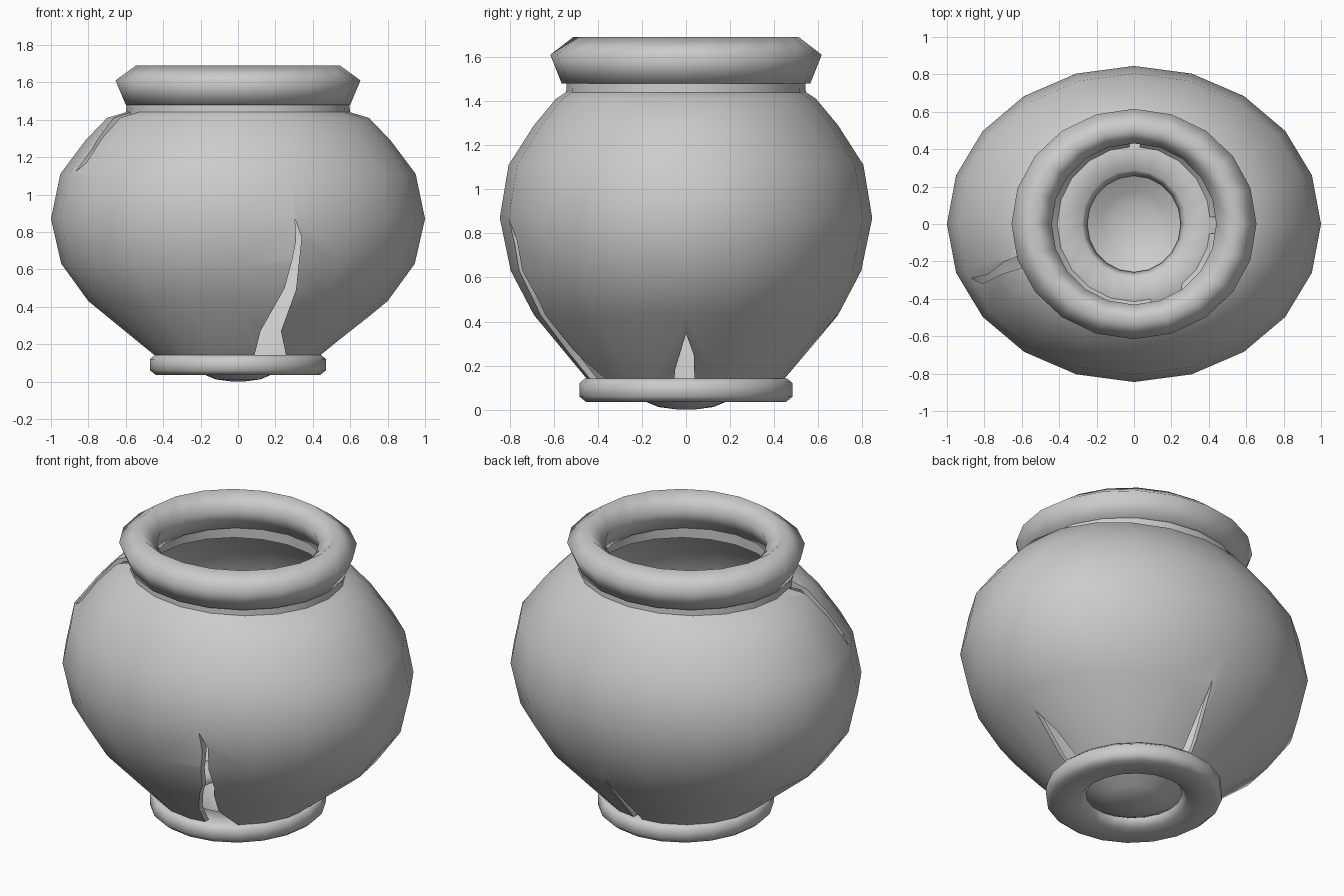
import bpy, bmesh, math
from mathutils import Vector

if "Cube" in bpy.data.objects:
    bpy.data.objects.remove(bpy.data.objects["Cube"])

SIDES = 20


def finish(name, bm, angle=None):
    bmesh.ops.recalc_face_normals(bm, faces=bm.faces)
    me = bpy.data.meshes.new(name)
    bm.to_mesh(me)
    bm.free()
    ob = bpy.data.objects.new(name, me)
    bpy.context.collection.objects.link(ob)
    smooth(me, angle)
    return ob


def smooth(me, angle):
    for p in me.polygons:
        p.use_smooth = True
    if angle:
        me.set_sharp_from_angle(angle=math.radians(angle))


def lathe(name, rings, closed=True, angle=None):
    """Sweep (x radius, y radius, z) rings round the z axis."""
    bm = bmesh.new()
    loops = []
    for rx, ry, z in rings:
        loops.append([bm.verts.new((rx * math.cos(a), ry * math.sin(a), z))
                      for a in (2 * math.pi * i / SIDES for i in range(SIDES))])
    n = len(loops)
    for k in range(n if closed else n - 1):
        a, b = loops[k], loops[(k + 1) % n]
        for i in range(SIDES):
            j = (i + 1) % SIDES
            bm.faces.new((a[i], a[j], b[j], b[i]))
    if not closed:
        bm.faces.new(loops[-1])
    return finish(name, bm, angle)


def cutter(name, outline, place, near, far):
    """Prism from a 2D outline; place(u, v, depth) gives the 3D point."""
    bm = bmesh.new()
    a = [bm.verts.new(place(u, v, near)) for u, v in outline]
    b = [bm.verts.new(place(u, v, far)) for u, v in outline]
    bm.faces.new(a)
    bm.faces.new(b[::-1])
    for i in range(len(a)):
        j = (i + 1) % len(a)
        bm.faces.new((a[i], b[i], b[j], a[j]))
    ob = finish(name, bm)
    ob.hide_render = True
    return ob


# hollow body: outer wall up, inner wall back down
outer = [(0.41, 0.41, 0.10), (0.445, 0.45, 0.14), (0.80, 0.69, 0.43), (0.945, 0.795, 0.63),
         (1.0, 0.845, 0.87), (0.95, 0.805, 1.11), (0.815, 0.69, 1.29),
         (0.70, 0.59, 1.41), (0.60, 0.545, 1.44)]
T = 0.035
inner = [(rx - T, ry - T, min(z, 1.40)) for rx, ry, z in reversed(outer)]
body = lathe("pot_body", outer + inner)

# cracks
front = [(0.08, 0.09), (0.09, 0.15), (0.12, 0.27), (0.25, 0.50), (0.29, 0.65), (0.31, 0.75),
         (0.305, 0.87), (0.34, 0.77), (0.31, 0.49), (0.23, 0.27), (0.255, 0.15), (0.26, 0.09)]
side = [(-0.055, 0.09), (-0.05, 0.18), (0.0, 0.345), (0.035, 0.25), (0.04, 0.09)]
back = [(-0.03, 0.09), (-0.02, 0.2), (0.01, 0.33), (0.04, 0.47), (0.04, 0.33), (0.03, 0.09)]
shoulder = [(-0.55, -0.13), (-0.64, -0.18), (-0.69, -0.20), (-0.78, -0.27), (-0.87, -0.29),
            (-0.81, -0.32), (-0.70, -0.265), (-0.62, -0.24), (-0.53, -0.23)]
cutters = [
    cutter("front_crack_cutter", front, lambda u, v, d: Vector((u, -d, v)), 0.15, 1.2),
    cutter("side_crack_cutter", side, lambda u, v, d: Vector((d, u, v)), 0.15, 1.2),
    cutter("back_crack_cutter", back, lambda u, v, d: Vector((u, d, v)), 0.15, 1.2),
    cutter("shoulder_crack_cutter", shoulder, lambda u, v, d: Vector((u, v, d)), 0.95, 1.6)]
for c in cutters:
    m = body.modifiers.new(c.name, 'BOOLEAN')
    m.operation = 'DIFFERENCE'
    m.solver = 'EXACT'
    m.object = c
bpy.context.view_layer.update()
cut = bpy.data.meshes.new_from_object(body.evaluated_get(bpy.context.evaluated_depsgraph_get()))
body.modifiers.clear()
body.data = cut
smooth(cut, 40)
for c in cutters:
    bpy.data.objects.remove(c)

# neck collar
lathe("neck", [(0.60, 0.545, 1.42), (0.595, 0.54, 1.50), (0.50, 0.47, 1.50), (0.50, 0.47, 1.42)], angle=40)

# rim: five-sided roll
rim = [(0.655, 1.61), (0.545, 1.69), (0.44, 1.61), (0.48, 1.48), (0.60, 1.48)]
lathe("rim", [(r, r * 0.94 if r > 0.5 else r * 0.98, z) for r, z in rim])

# foot ring
foot = [(0.25, 0.09), (0.28, 0.135), (0.445, 0.142), (0.47, 0.12), (0.47, 0.06), (0.44, 0.035), (0.29, 0.04)]
lathe("foot_ring", [(r, r * 1.03, z) for r, z in foot])

# bottom dish bulging through the foot ring
dish = [(0.27, 0.09), (0.17, 0.033), (0.12, 0.012), (0.03, 0.0)]
lathe("bottom_dish", [(r, r * 1.03, z) for r, z in dish], closed=False)
